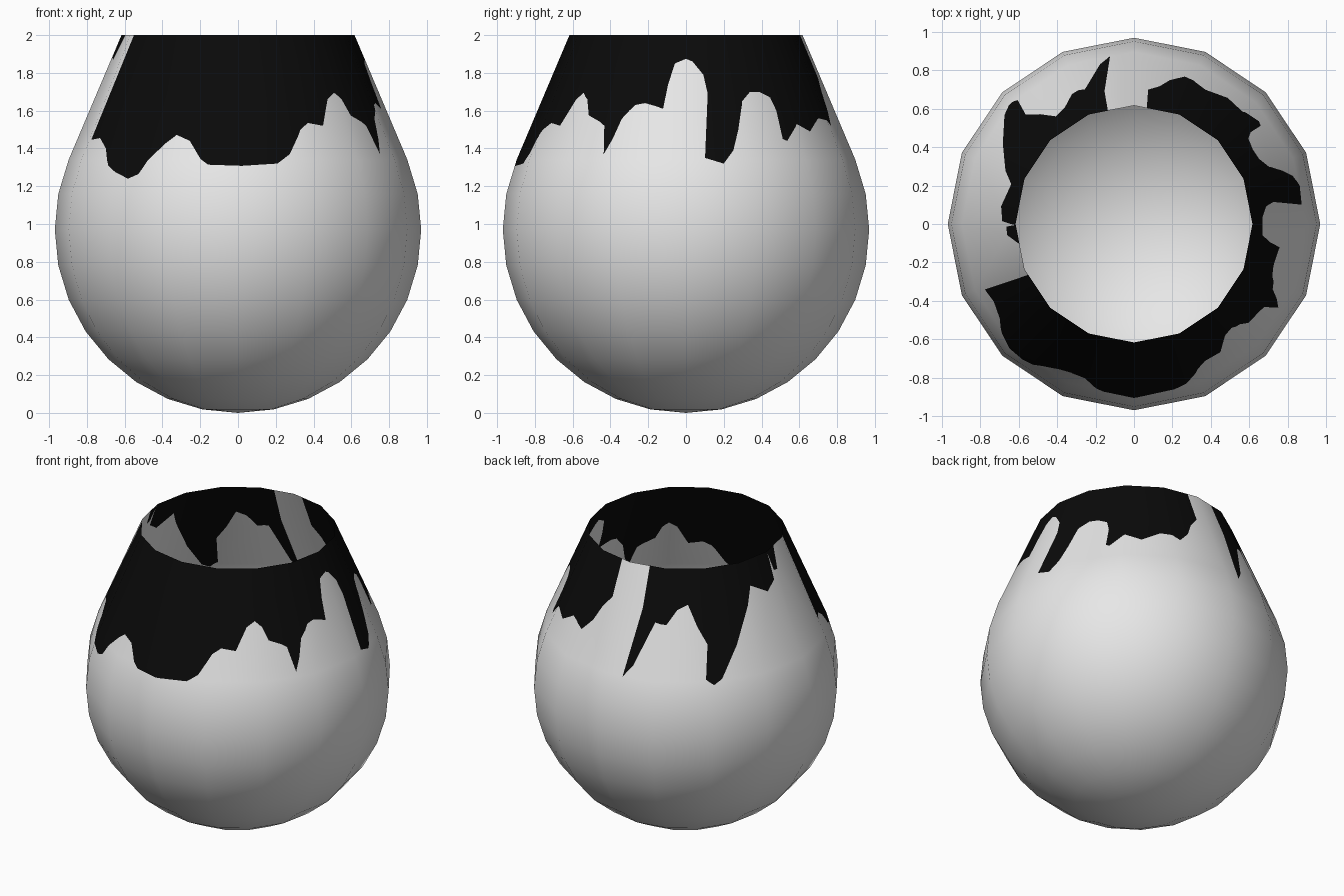
import bpy, bmesh, math
from mathutils import Vector
from mathutils.geometry import delaunay_2d_cdt

if "Cube" in bpy.data.objects:
    bpy.data.objects.remove(bpy.data.objects["Cube"])

SIDES, R = 16, 0.97             # ball-shaped body
STEP = 2 * math.pi / SIDES
RIM_R, TOP = 0.617, 2.0         # open rim
Z_LOW = R + R * math.sin(STEP / 2)      # last plain ring of the ball
Z_NECK = R + R * math.sin(STEP)         # ring where the straight neck starts
R_LOW, R_NECK = R * math.cos(STEP / 2), R * math.cos(STEP)


def material(name, value):
    m = bpy.data.materials.new(name)
    m.diffuse_color = (value, value, value, 1)
    m.use_nodes = True
    m.node_tree.nodes["Principled BSDF"].inputs["Base Color"].default_value = m.diffuse_color
    return m


def radius(z):
    if z > Z_NECK:
        return R_NECK + (RIM_R - R_NECK) * (z - Z_NECK) / (TOP - Z_NECK)
    return R_LOW + (R_NECK - R_LOW) * (z - Z_LOW) / (Z_NECK - Z_LOW)


def on_wall(a, z):
    # point on the 16-sided wall
    off = a % STEP - STEP / 2
    r = radius(z) * math.cos(STEP / 2) / math.cos(off)
    return (r * math.cos(a), r * math.sin(a), z)


# Lower edge of the dark glaze: (angle in degrees, height), once around from the back
drips = [(83.7, 2), (84, 1.77), (79.4, 1.7), (76, 1.6), (71, 1.52), (67, 1.55), (62, 1.56),
         (53.4, 1.49), (46, 1.53), (39.5, 1.44), (37.8, 1.45), (38.2, 1.6), (36.8, 1.67),
         (32, 1.7), (27.5, 1.7), (22.9, 1.65), (19.7, 1.5), (16.9, 1.39), (13, 1.32),
         (6.6, 1.35), (9, 1.69), (7.6, 1.79), (3, 1.86), (0, 1.875), (-5, 1.85),
         (-7.6, 1.74), (-9.1, 1.61), (-12.4, 1.625), (-16.6, 1.64), (-20.5, 1.63),
         (-25.2, 1.557), (-27.6, 1.45), (-30.1, 1.37), (-32.5, 1.52), (-34.7, 1.54),
         (-40.8, 1.575), (-43.6, 1.66), (-46.8, 1.695), (-50.8, 1.66), (-56, 1.52),
         (-62.6, 1.535), (-66.4, 1.5), (-71.7, 1.37), (-76.4, 1.32), (-88.7, 1.308),
         (-100.3, 1.314), (-103.1, 1.345), (-107.6, 1.44), (-112.7, 1.472), (-117, 1.425),
         (-122.7, 1.34), (-125.7, 1.265), (-129.6, 1.24), (-136, 1.28), (-140.3, 1.31),
         (-144.9, 1.4), (-151, 1.455), (-156.3, 1.446), (-154.3, 2)]
drips_back = [(-170, 2), (-175, 1.87), (-178.8, 1.88), (-179.5, 1.99), (-181.2, 1.83),
              (-187.6, 1.78), (-198, 1.85), (-205, 1.69), (-211.5, 1.53), (-220, 1.35),
              (-223.6, 1.32), (-226.8, 1.355), (-225.3, 1.56), (-229.5, 1.66), (-234, 1.79),
              (-239.5, 1.757), (-244.5, 1.67), (-250, 1.68), (-258, 1.41), (-261.9, 1.335),
              (-257.5, 1.75), (-257, 2)]
lines = [[Vector((math.radians(a), z)) for a, z in d] for d in (drips, drips_back)]

# Flat layout of the neck wall: side edges, neck ring and the glaze edge
pts, edges = [], []


def add_line(line):
    n = len(pts)
    pts.extend(line)
    edges.extend((n + i, n + i + 1) for i in range(len(line) - 1))


angles = [math.radians(-270) + i * STEP for i in range(SIDES + 1)]
for a in angles:
    add_line([Vector((a, Z_LOW)), Vector((a, Z_NECK)), Vector((a, TOP))])
for z in (Z_LOW, Z_NECK, TOP):
    add_line([Vector((a, z)) for a in angles])
for line in lines:
    add_line(line)
flat, _, tris, *_ = delaunay_2d_cdt(pts, edges, [], 0, 1e-5)


def is_glazed(p):
    # odd number of glaze edges below the point
    count = 0
    for line in lines:
        for a, b in zip(line, line[1:]):
            if (a.x > p.x) != (b.x > p.x):
                count += a.y + (b.y - a.y) * (p.x - a.x) / (b.x - a.x) < p.y
    return count % 2 == 1


bm = bmesh.new()
# Neck wall
wall = [bm.verts.new(on_wall(p.x, p.y)) for p in flat]
for t in tris:
    if len(set(t)) < 3:
        continue
    f = bm.faces.new([wall[i] for i in t])
    f.material_index = int(is_glazed(sum((flat[i] for i in t), Vector((0, 0))) / len(t)))

# Round body below the neck
rings = []
for k in range(1, 10):
    t = k * STEP / 2
    rings.append([bm.verts.new((R * math.sin(t) * math.cos(a), R * math.sin(t) * math.sin(a),
                                R - R * math.cos(t))) for a in angles[:-1]])
pole = bm.verts.new((0, 0, 0))
for i in range(SIDES):
    j = (i + 1) % SIDES
    bm.faces.new((pole, rings[0][j], rings[0][i]))
    for lo, hi in zip(rings, rings[1:]):
        bm.faces.new((lo[i], lo[j], hi[j], hi[i]))
bmesh.ops.remove_doubles(bm, verts=bm.verts, dist=1e-4)

mesh = bpy.data.meshes.new("vase")
bm.to_mesh(mesh)
bm.free()
mesh.materials.append(material("white_ceramic", 0.8))
mesh.materials.append(material("black_glaze", 0.003))
vase = bpy.data.objects.new("vase", mesh)
bpy.context.collection.objects.link(vase)

# Smooth shading across the flat sides
mesh.polygons.foreach_set("use_smooth", [True] * len(mesh.polygons))
normals = []
for v in mesh.vertices:
    n = v.co - Vector((0, 0, R))
    if v.co.z > Z_NECK:
        n.z = 0.42 * math.hypot(n.x, n.y)
    normals.append(n.normalized())
mesh.normals_split_custom_set_from_vertices(normals)
